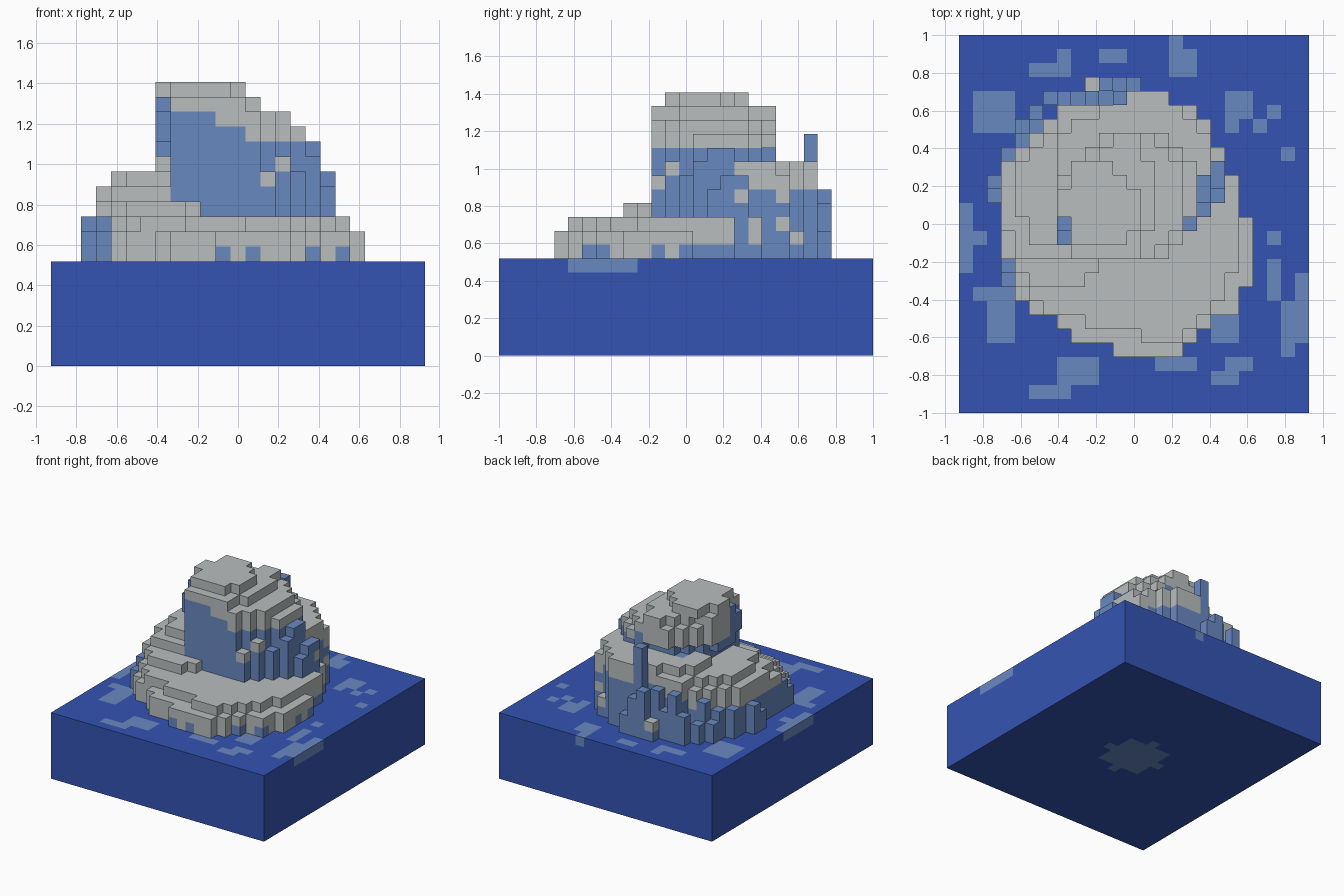
import bpy, bmesh, random
from mathutils import Vector

cube = bpy.data.objects.get("Cube")
if cube:
    bpy.data.objects.remove(cube)

UNIT = 2 / 27          # edge of one block
SEA_TOP = 7            # layers in the water slab
WATER, ICE, SNOW = range(3)
rng = random.Random(4)


def make_material(name, color):
    mat = bpy.data.materials.new(name)
    mat.use_nodes = True
    mat.diffuse_color = (*color, 1)
    mat.node_tree.nodes["Principled BSDF"].inputs["Base Color"].default_value = (*color, 1)
    return mat


materials = [make_material("deep_water_blue", (0.034, 0.088, 0.45)),
             make_material("ice_blue", (0.141, 0.25, 0.53)),
             make_material("snow_grey", (0.49, 0.515, 0.515))]

cells = {}             # (x, y, layer) -> (part name, colour)


def inside(x, y, outline):
    """True when a block centre lies in a convex counterclockwise outline."""
    pairs = zip(outline, outline[1:] + outline[:1])
    return all((bx - ax) * (y - ay) - (by - ay) * (x - ax) > -0.01
               for (ax, ay), (bx, by) in pairs)


def fill(outline):
    return [(x, y) for x in range(-12, 13) for y in range(-13, 14) if inside(x, y, outline)]


# Water slab with floating ice patches: (x from, x to, y from, y to)
patches = [
    (-5, -5, 12, 12), (-7, -5, 11, 11), (-2, -1, 12, 12), (3, 3, 13, 13), (3, 4, 11, 12),
    (-11, -9, 7, 9), (7, 8, 8, 9), (7, 7, 7, 7), (10, 10, 8, 8), (9, 9, 7, 7),
    (11, 11, 5, 5), (-12, -12, -3, 1), (-11, -11, -1, -1), (-11, -9, -5, -5),
    (-10, -9, -8, -6), (10, 10, -5, -3), (10, 10, -1, -1), (11, 12, -8, -6),
    (12, 12, -5, -4), (11, 11, -9, -9), (7, 8, -10, -10), (6, 7, -11, -11),
    (-5, -3, -11, -10), (-7, -5, -12, -12), (2, 4, -10, -10), (6, 7, -8, -7)]


def water_color(x, y, k):
    floating = any(a <= x <= b and c <= y <= d for a, b, c, d in patches)
    if k == SEA_TOP - 1 and floating or k == 0 and x * x + y * y < 10:
        return ICE
    return WATER


for x in range(-12, 13):
    for y in range(-13, 14):
        for k in range(SEA_TOP):
            cells[x, y, k] = ("water_slab", water_color(x, y, k))

# Stepped terraces, one outline per layer
back = [(5, 7), (2, 9), (0, 9), (-5, 8)]
foot = [(-1, -9), (3, -9), (7, -6), (8, -4), (8, 0), (7, 3)] + back + [
    (-9, 4), (-9, -4), (-7, -6), (-4, -8)]
terraces = [
    foot, foot,
    [(0, -8), (3, -8), (6, -5), (7, -3), (7, 3)] + back + [(-9, 4), (-9, -3), (-7, -6), (-3, -7)],
    [(-7, -4), (-4, -4), (6, 2), (6, 4)] + back + [(-9, 4), (-9, -2)],
    [(-8, -2), (-5, -2), (6, 2), (6, 4)] + back + [(-9, 4), (-9, 0)],
    [(-7, -1), (-5, -1), (6, 3), (6, 4)] + back + [(-8, 4), (-8, 1)],
    [(-5, 4), (0, 1), (5, 3), (5, 6), (2, 9), (0, 9), (-4, 7), (-5, 6)]]

tops = {}
footprints = [fill(outline) for outline in terraces]
for k, footprint in enumerate(footprints, SEA_TOP):
    for spot in footprint:
        tops[spot] = k


def terrace_color(x, y, k):
    if k >= 10 and x > 3 and y < 4:
        return ICE
    if k <= 9 and x <= -9 or k == SEA_TOP and (y >= 0 or rng.random() < 0.2):
        return ICE
    return SNOW if tops[x, y] - k < (2 if y > 2 else 3) else ICE


for k, footprint in enumerate(footprints, SEA_TOP):
    for x, y in footprint:
        cells[x, y, k] = ("snow_terraces", terrace_color(x, y, k))

# Leaning peak with a snow cap whose edge slopes across the front
neck = [(-4, -2), (1, -2), (3, 0), (4, 2), (3, 5), (-3, 5), (-4, 3)]
peak = [
    neck, neck, neck, neck,
    [(-5, 0), (-4, -2), (1, -2), (3, 0), (4, 2), (3, 5), (-2, 5), (-5, 2)],
    [(-5, -1), (-4, -2), (1, -2), (4, 1), (4, 4), (2, 6), (-2, 6), (-5, 3)],
    [(-5, -1), (-4, -2), (1, -2), (3, 0), (3, 4), (1, 6), (-2, 6), (-5, 3)],
    [(-5, 0), (-4, -2), (0, -2), (1, 0), (1, 4), (0, 6), (-1, 6), (-5, 3)],
    [(-5, 1), (-4, -1), (-1, -1), (0, 0), (0, 2), (-2, 4), (-4, 4), (-5, 2)]]


def peak_color(x, y, k):
    edge = 15
    if y <= 0:
        edge = 18 if x == -5 else 17 if x < -1 else 16 if x < 1 else 15
    return SNOW if k >= edge else ICE


for k, outline in enumerate(peak, 10):
    for x, y in fill(outline):
        cells[x, y, k] = ("peak", peak_color(x, y, k))


# Ice columns clinging to the cliffs, some with a snow block on top
def pillar(x, y, top, cap=ICE):
    for k in range(SEA_TOP, top + 1):
        color = cap if k == top else ICE
        if (x, y, k) not in cells or k == top:
            cells[x, y, k] = ("ice_columns", color)


for x, y, top in [(-2, 10, 11), (-1, 10, 10), (0, 10, 8), (-1, 9, 15), (1, 6, 15),
                  (-10, 3, 9), (-10, 2, 8), (-9, 5, 9), (-8, 7, 8), (-8, 6, 9),
                  (-7, 8, 8), (-7, 7, 10), (3, 0, 13), (4, 0, 12), (4, 1, 14),
                  (5, 1, 13), (5, 2, 14), (5, 3, 14), (6, 3, 12), (6, 4, 12), (4, 4, 14)]:
    pillar(x, y, top)
for x in range(-6, -1):
    pillar(x, 9, rng.randint(8, 12))
for x, y, top in [(-3, 10, 8), (2, -2, 12), (3, -1, 13), (6, 5, 8), (5, 7, 9), (4, 8, 8)]:
    pillar(x, y, top, SNOW)


# Mesh every part from the exposed block faces only
def build(part):
    bm = bmesh.new()
    for (x, y, k), (owner, color) in cells.items():
        if owner != part:
            continue
        center = Vector((x, y, k + 0.5))
        for axis in range(3):
            for sign in (-1, 1):
                normal = Vector((0, 0, 0))
                normal[axis] = sign
                if (x + int(normal.x), y + int(normal.y), k + int(normal.z)) in cells:
                    continue
                u, v = Vector((0, 0, 0)), Vector((0, 0, 0))
                u[(axis + 1) % 3] = 0.5
                v[(axis + 2) % 3] = 0.5 * sign
                mid = center + normal / 2
                ring = (mid - u - v, mid + u - v, mid + u + v, mid - u + v)
                face = bm.faces.new([bm.verts.new(p * UNIT) for p in ring])
                face.material_index = color
    bmesh.ops.remove_doubles(bm, verts=bm.verts, dist=UNIT / 100)
    mesh = bpy.data.meshes.new(part)
    bm.to_mesh(mesh)
    bm.free()
    for mat in materials:
        mesh.materials.append(mat)
    bpy.context.collection.objects.link(bpy.data.objects.new(part, mesh))


for part in ("water_slab", "snow_terraces", "peak", "ice_columns"):
    build(part)
